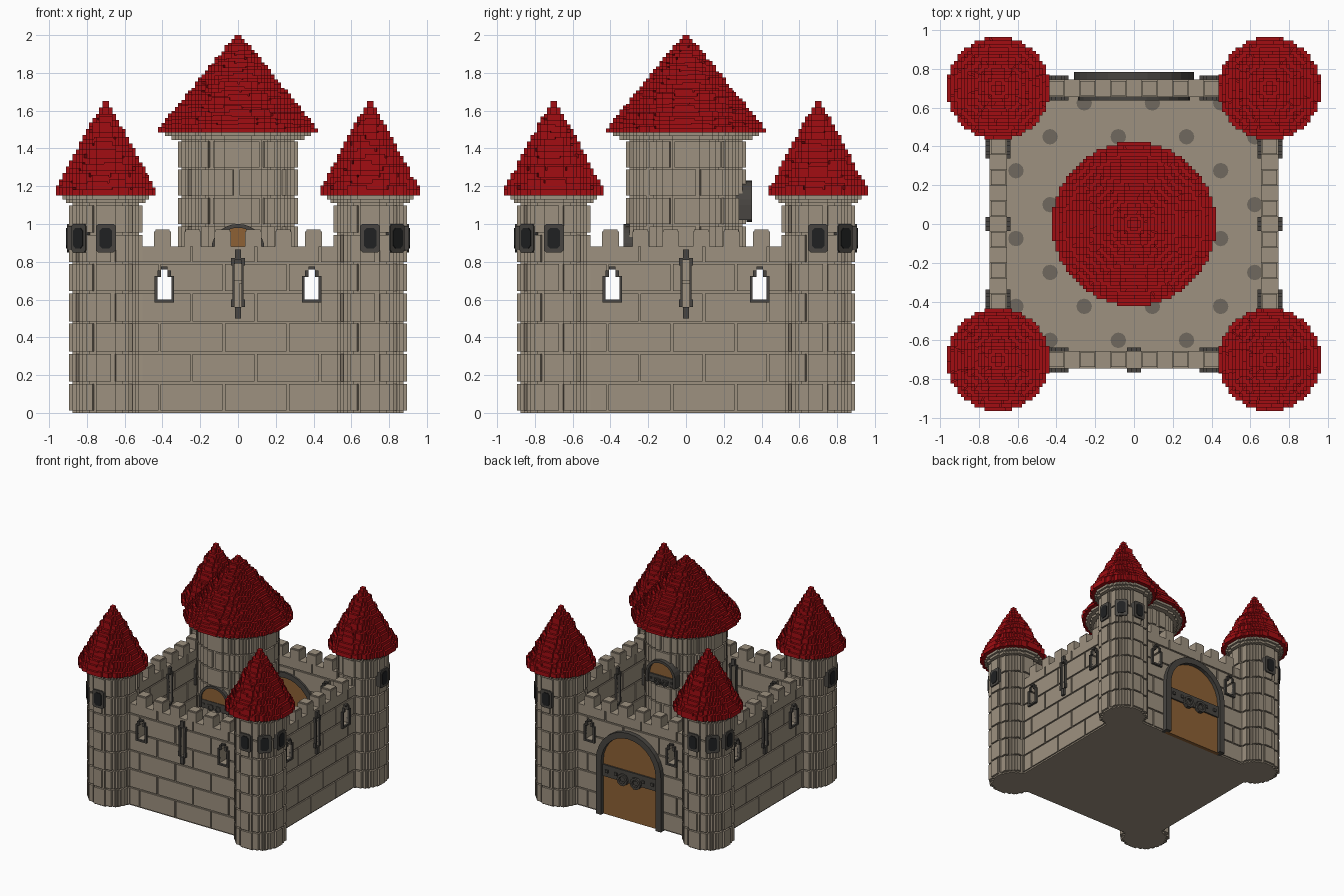
import bpy, bmesh, math, random
from mathutils import Matrix, Vector

random.seed(4)
if "Cube" in bpy.data.objects:
    bpy.data.objects.remove(bpy.data.objects["Cube"])

V = 0.0176  # block step used by all the stepped round shapes


def material(name, rgb):
    m = bpy.data.materials.new(name)
    m.use_nodes = True
    m.diffuse_color = (*rgb, 1)
    m.node_tree.nodes["Principled BSDF"].inputs["Base Color"].default_value = (*rgb, 1)
    return m


STONE = material("beige stone", (0.34, 0.285, 0.215))
RED = material("red roof", (0.36, 0.004, 0.006))
WOOD = material("brown wood", (0.27, 0.12, 0.035))
IRON = material("dark grey iron", (0.065, 0.06, 0.053))
BLACK = material("black glass", (0.014, 0.015, 0.016))
SPOT = material("floor spot grey", (0.16, 0.14, 0.112))


def finish(name, bm, mat):
    bmesh.ops.recalc_face_normals(bm, faces=bm.faces[:])
    me = bpy.data.meshes.new(name)
    bm.to_mesh(me)
    bm.free()
    me.materials.append(mat)
    ob = bpy.data.objects.new(name, me)
    bpy.context.collection.objects.link(ob)
    return ob


def prism(bm, pts, a, b, facing=None, at=(0, 0)):
    """Extrude a flat outline: upward, or outward from a vertical plane turned by `facing`."""
    rings = []
    for d in (a, b):
        if facing is None:
            ring = [Vector((x + at[0], y + at[1], d)) for x, y in pts]
        else:
            rot = Matrix.Rotation(facing, 3, 'Z')
            ring = [rot @ Vector((u, -d, z)) + Vector((*at, 0)) for u, z in pts]
        rings.append([bm.verts.new(p) for p in ring])
    lo, hi = rings
    bm.faces.new(lo)
    bm.faces.new(hi)
    for i in range(len(pts)):
        j = (i + 1) % len(pts)
        bm.faces.new((lo[i], lo[j], hi[j], hi[i]))


def rect(u0, u1, z0, z1):
    return [(u0, z0), (u1, z0), (u1, z1), (u0, z1)]


def disc(n):
    """Stepped circle outline, n steps in radius."""
    right = []
    for j in range(-n, n):
        w = max(1, round(math.sqrt(n * n - (j + .5) ** 2))) * V
        if right and right[-1][0] == w:
            right[-1] = (w, (j + 1) * V)
        else:
            right += [(w, j * V), (w, (j + 1) * V)]
    return right + [(-x, y) for x, y in reversed(right)]


def sectors(n, count, offset, gap):
    """Split a stepped circle into wedge-shaped blocks."""
    out, dense = disc(n), []
    for (x0, y0), (x1, y1) in zip(out, out[1:] + out[:1]):
        k = max(1, round(math.hypot(x1 - x0, y1 - y0) / (V / 2)))
        dense += [(x0 + (x1 - x0) * i / k, y0 + (y1 - y0) * i / k) for i in range(k)]
    step = 2 * math.pi / count
    for s in range(count):
        a0 = offset + s * step
        pick = sorted(((math.atan2(y, x) - a0) % (2 * math.pi), x, y) for x, y in dense)
        p = [(x, y) for a, x, y in pick if gap <= a <= step - gap + 1e-4]
        keep = [q for i, q in enumerate(p) if i in (0, len(p) - 1) or abs(
            (p[i][0] - p[i-1][0]) * (p[i+1][1] - p[i][1]) - (p[i][1] - p[i-1][1]) * (p[i+1][0] - p[i][0])) > 1e-9]
        if len(keep) > 1:
            yield [(0, 0)] + keep


def subtract(rects, hole):
    """Cut a rectangular hole out of a list of (u0, u1, z0, z1) rectangles."""
    a, b, c, d = hole
    res = []
    for u0, u1, z0, z1 in rects:
        l, r, lo, hi = max(u0, a), min(u1, b), max(z0, c), min(z1, d)
        if l >= r or lo >= hi:
            res.append((u0, u1, z0, z1))
            continue
        parts = ((u0, l, z0, z1), (r, u1, z0, z1), (l, r, z0, lo), (l, r, hi, z1))
        res += [p for p in parts if p[1] - p[0] > 1e-5 and p[3] - p[2] > 1e-5]
    return res


def round_tower(name, at, n, rows, blocks, collar, eave, layers, tip):
    # stone shaft: core plus courses of raised blocks
    bm = bmesh.new()
    prism(bm, disc(n - 1), 0, eave, at=at)
    for i, (z0, z1) in enumerate(zip(rows, rows[1:])):
        for s in sectors(n, blocks, 0.2 + (i % 2) * math.pi / blocks, 0.011 / (n * V)):
            prism(bm, s, z0, z1 - 0.012, at=at)
    for i, c in enumerate(collar):
        prism(bm, disc(c), eave - 0.02 * (len(collar) - i), eave - 0.02 * (len(collar) - i - 1), at=at)
    finish(name + "_shaft", bm, STONE)
    # roof: shrinking stepped layers of tiles
    bm = bmesh.new()
    h = (tip - eave) / layers
    for i in range(layers):
        m = layers - i
        z = eave + i * h
        prism(bm, disc(m), z, z + h, at=at)
        if 3 < m:
            for s in sectors(m, max(5, m), random.random(), 0):
                prism(bm, s, z + h * .3, z + h * random.choice((1, 1, 1.3, 1.6)), at=at)
    finish(name + "_roof", bm, RED)


# Corner towers, each with three outward windows
for sx, sy in ((-1, -1), (1, -1), (1, 1), (-1, 1)):
    name = ("front" if sy < 0 else "back") + ("_left" if sx > 0 else "_right") + "_tower"
    at = (0.7 * sx, 0.7 * sy)
    round_tower(name, at, 11, (0.012, 0.165, 0.325, 0.485, 0.645, 0.8, 0.955, 1.11), 6,
                (12, 13), 1.15, 15, 1.65)
    frame, glass = bmesh.new(), bmesh.new()
    mid = math.atan2(sy, sx) + math.pi / 2
    for k in (-1, 0, 1):
        def oct_win(w, z0, z1, c):
            return [(-w, z0 + c), (-w + c, z0), (w - c, z0), (w, z0 + c),
                    (w, z1 - c), (w - c, z1), (c - w, z1), (-w, z1 - c)]
        prism(frame, oct_win(0.053, 0.85, 1.0, 0.012), 0.15, 0.205, mid + k * math.pi / 4, at)
        prism(glass, oct_win(0.034, 0.87, 0.98, 0.016), 0.16, 0.21, mid + k * math.pi / 4, at)
    finish(name + "_window_frames", frame, IRON)
    finish(name + "_window_panes", glass, BLACK)

# Central keep
round_tower("keep", (0, 0), 18, [0.02] + [0.1 + 0.15 * i for i in range(10)], 7,
            (20, 22), 1.485, 24, 2.0)

# Courtyard floor with round spots
bm = bmesh.new()
prism(bm, rect(-0.72, 0.72, -0.72, 0.72), 0, 0.015)
finish("courtyard_floor", bm, STONE)
bm = bmesh.new()
for row in range(8):
    y = 0.625 - 0.175 * row
    for col in range(-2, 3):
        x = 0.095 + 0.352 * col - (0.176 if row % 2 else 0)
        if abs(x) < 0.63 and math.hypot(x, y) > 0.36:
            circle = [(x + 0.04 * math.cos(a * math.pi / 6), y + 0.04 * math.sin(a * math.pi / 6)) for a in range(12)]
            prism(bm, circle, 0.012, 0.019)
finish("floor_spots", bm, SPOT)

# Curtain walls: core, raised blocks, battlements, window and slit openings
ROWS = (0.012, 0.165, 0.325, 0.485, 0.645, 0.8, 0.88)
for k, side in enumerate(("front", "left", "back", "right")):
    face = k * math.pi / 2
    holes = [h for c in (-0.39, 0.39) for h in
             ((c - 0.037, c + 0.037, 0.6, 0.72), (c - 0.018, c + 0.018, 0.72, 0.76))]
    if side != "back":
        holes.append((-0.018, 0.018, 0.56, 0.81))
    core, blocks = [(-0.58, 0.58, 0, 0.88)], []
    for i, (z0, z1) in enumerate(zip(ROWS, ROWS[1:])):
        u = -0.75 + (i % 2) * 0.17
        while u < 0.58:
            a, b = max(u, -0.58), min(u + 0.328, 0.58)
            if b - a > 0.02:
                blocks.append((a, b, z0, z1 - (0.012 if i < 5 else 0)))
            u += 0.34
    for h in holes:
        core, blocks = subtract(core, h), subtract(blocks, h)
    bm = bmesh.new()
    for r in core:
        prism(bm, rect(*r), 0.665, 0.735, face)
    for r in blocks:
        prism(bm, rect(*r), 0.735, 0.746, face)
        prism(bm, rect(*r), 0.655, 0.665, face)
    for i in range(6):
        c = -0.4 + 0.16 * i
        prism(bm, rect(c - 0.044, c + 0.044, 0.88, 0.96), 0.655, 0.746, face)
        prism(bm, rect(c - 0.038, c + 0.038, 0.96, 0.97), 0.662, 0.739, face)
    finish(side + "_wall", bm, STONE)

    # iron surrounds on both faces of the wall
    bm = bmesh.new()
    trim = []
    for c in (-0.39, 0.39):
        trim += [(c - 0.052, c + 0.052, 0.585, 0.725), (c - 0.035, c + 0.035, 0.725, 0.755),
                 (c - 0.018, c + 0.018, 0.755, 0.775)]
    if side != "back":
        trim += [(-0.036, 0.036, 0.56, 0.6), (-0.03, 0.03, 0.6, 0.78), (-0.036, 0.036, 0.78, 0.82),
                 (-0.016, 0.016, 0.5, 0.56), (-0.016, 0.016, 0.82, 0.865)]
    for h in holes:
        trim = subtract(trim, h)
    for r in trim:
        prism(bm, rect(*r), 0.735, 0.765, face)
        prism(bm, rect(*r), 0.638, 0.665, face)
    finish(side + "_wall_surrounds", bm, IRON)


def arch(w, z0, spring, top, n=14):
    arc = [(-w * math.cos(math.pi * i / n), spring + (top - spring) * math.sin(math.pi * i / n)) for i in range(n + 1)]
    return [(-w, z0)] + arc + [(w, z0)]


def ring(bm, u, z, r0, r1, a, b, face):
    for i in range(10):
        t = [math.pi * 2 * (i + d) / 10 for d in (0, 1)]
        prism(bm, [(u + r * math.cos(q), z + r * math.sin(q)) for r, q in
                   ((r0, t[0]), (r1, t[0]), (r1, t[1]), (r0, t[1]))], a, b, face)


def arched_door(name, face, w, z0, spring, top, edge, back, front, lip, band, rr):
    """Wooden arch with iron surround, riveted band and two ring handles."""
    bm = bmesh.new()
    prism(bm, arch(w - edge * .6, z0, spring, top - edge * .6), back, front, face)
    finish(name + "_planks", bm, WOOD)
    bm = bmesh.new()
    prism(bm, arch(w, z0, spring, top) + arch(w - edge, z0, spring, top - edge)[::-1], back, front + lip, face)
    prism(bm, rect(edge - w, w - edge, *band), front - 0.01, front + lip * .4, face)
    zc = sum(band) / 2
    for i in range(6):
        u = (w - edge) * (i - 2.5) / 3
        prism(bm, rect(u - rr * .25, u + rr * .25, zc - rr * .25, zc + rr * .25), front, front + lip * .7, face)
    for u in (-rr * 1.25, rr * 1.25):
        ring(bm, u, zc - rr * .6, rr * .6, rr, front, front + lip, face)
    finish(name + "_ironwork", bm, IRON)


# Main gate seen from both faces of the back wall, and the two keep doors
arched_door("gate", math.pi, 0.31, 0.0, 0.46, 0.77, 0.05, 0.72, 0.752, 0.033, (0.33, 0.43), 0.05)
arched_door("gate_inner", 0, 0.29, 0.015, 0.46, 0.75, 0.045, -0.67, -0.65, 0.012, (0.33, 0.43), 0.05)
arched_door("keep_front_door", 0, 0.14, 0.79, 0.87, 1.0, 0.02, 0.2, 0.32, 0.012, (0.79, 0.86), 0.028)
arched_door("keep_back_door", math.pi, 0.14, 1.02, 1.10, 1.23, 0.022, 0.2, 0.32, 0.03, (1.02, 1.09), 0.028)
